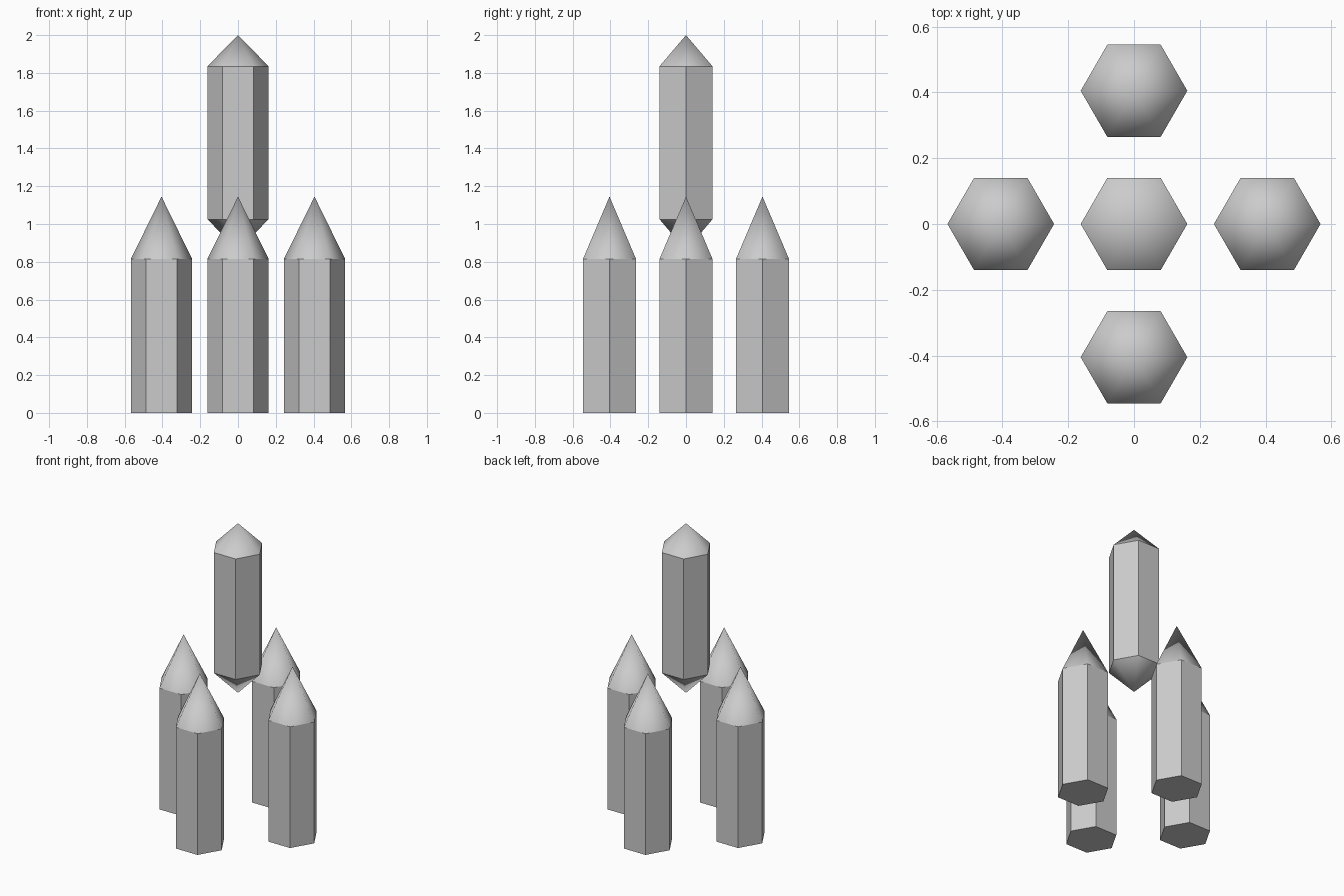
import bpy, bmesh
from math import cos, sin, pi

if "Cube" in bpy.data.objects:
    bpy.data.objects.remove(bpy.data.objects["Cube"])

R = 0.162      # hexagon corner radius
D = 0.405      # distance of the outer columns from the centre


def crystal(name, x, y, z0, z1, top, bottom=None):
    """Hexagonal column from z0 to z1 with a smooth point on top,
    and a flat base or a second point below."""
    bm = bmesh.new()

    def ring(z):
        return [bm.verts.new((R * cos(i * pi / 3), R * sin(i * pi / 3), z)) for i in range(6)]

    low, high = ring(z0), ring(z1)
    tip = bm.verts.new((0, 0, top))
    base = bm.verts.new((0, 0, bottom)) if bottom is not None else None
    for i in range(6):
        j = (i + 1) % 6
        bm.faces.new((low[i], low[j], high[j], high[i]))
        bm.faces.new((high[i], high[j], tip)).smooth = True
        if base:
            bm.faces.new((low[j], low[i], base)).smooth = True
    if not base:
        bm.faces.new(low[::-1])
    bmesh.ops.recalc_face_normals(bm, faces=bm.faces[:])
    mesh = bpy.data.meshes.new(name)
    bm.to_mesh(mesh)
    bm.free()
    obj = bpy.data.objects.new(name, mesh)
    obj.location = (x, y, 0)
    bpy.context.collection.objects.link(obj)


# Four standing columns around the centre
for side, x, y in (("right", D, 0), ("left", -D, 0), ("back", 0, D), ("front", 0, -D)):
    crystal(side + "_column", x, y, 0, 0.815, 1.145)

# Floating double-pointed column in the middle
crystal("floating_column", 0, 0, 1.025, 1.835, 2.0, 0.86)
